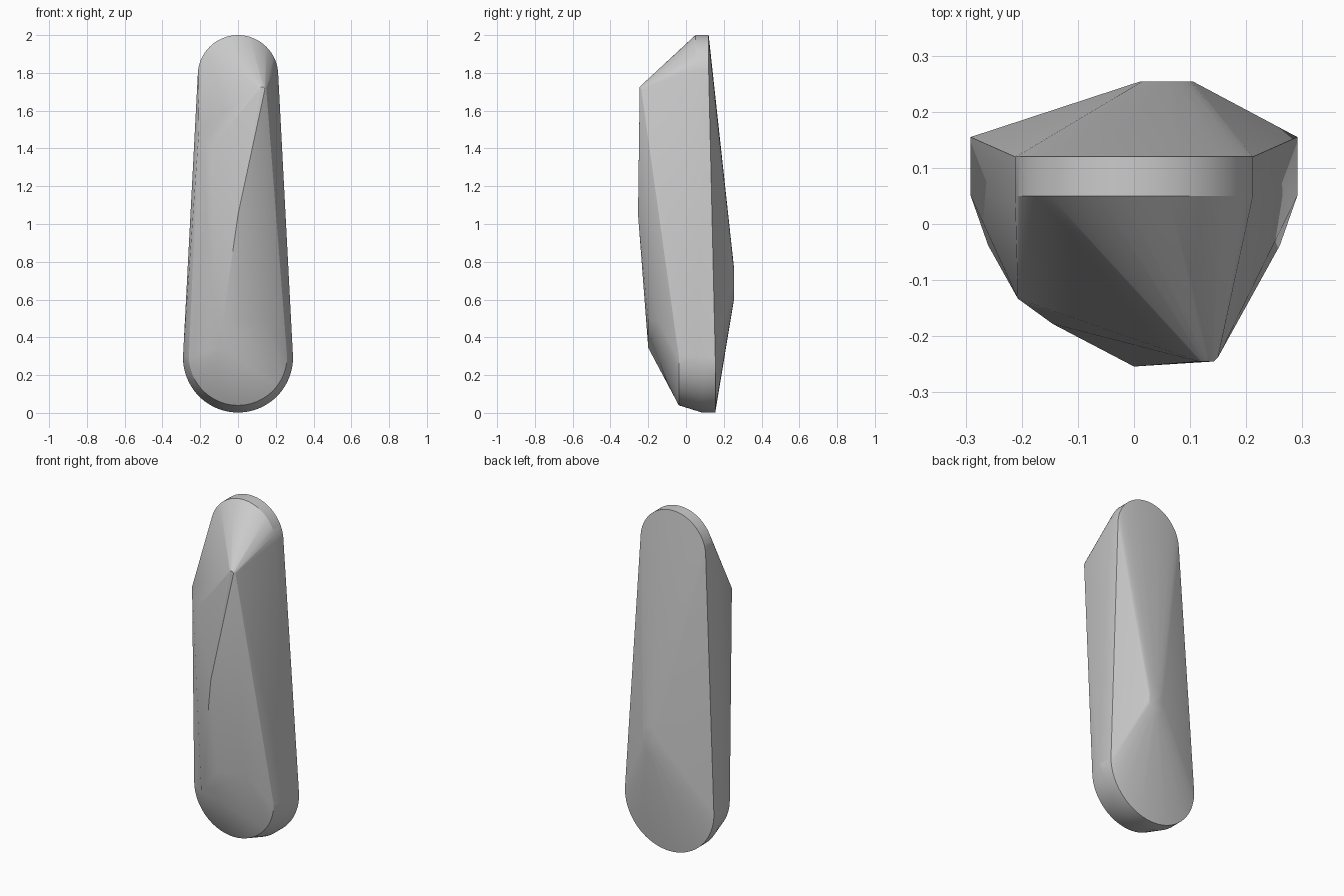
import bpy, bmesh
from math import sin, cos, pi

if "Cube" in bpy.data.objects:
    bpy.data.objects.remove(bpy.data.objects["Cube"])

def arc(cx, y, cz, r, a0, a1, n, squash=1.0):
    """Points of an arc lying in the x-z plane at depth y."""
    pts = []
    for i in range(n + 1):
        a = a0 + (a1 - a0) * i / n
        pts.append((cx + r * cos(a), y, cz + squash * r * sin(a)))
    return pts

pts = []
# narrow rounded top rim
for y in (0.05, 0.12):
    pts += arc(0, y, 1.787, 0.213, 0, pi, 32)
# wide rounded bottom rim with chamfered front edge
for y, r in ((0.155, 0.291), (0.085, 0.291), (-0.038, 0.26)):
    pts += arc(0, y, 0.293 if r > 0.27 else 0.30, r, pi, 2 * pi, 40)
pts += [(s * 0.291, 0.05, 0.30) for s in (-1, 1)]
# raised spot on the back
pts += arc(0.058, 0.254, 0.685, 0.047, 0, 2 * pi, 16, 1.8)
# blunt peak on the upper front
pts += arc(0.128, -0.245, 1.712, 0.014, 0, 2 * pi, 12)
pts += arc(0.128, -0.237, 1.712, 0.022, 0, 2 * pi, 12)
# facet corners down the front
pts += [(-0.207, -0.133, 1.5), (-0.145, -0.178, 1.4), (0, -0.254, 1.05),
        (-0.10, -0.20, 0.345), (0, -0.20, 0.49), (0.15, -0.15, 0.49)]

# faceted stone body wrapped around all the profiles
bm = bmesh.new()
for p in pts:
    bm.verts.new(p)
bmesh.ops.remove_doubles(bm, verts=bm.verts, dist=0.0005)
res = bmesh.ops.convex_hull(bm, input=bm.verts)
loose = [v for v in bm.verts if not v.link_faces]
bmesh.ops.delete(bm, geom=loose, context='VERTS')
bmesh.ops.recalc_face_normals(bm, faces=bm.faces)
mesh = bpy.data.meshes.new("stone_body")
bm.to_mesh(mesh)
bm.free()
body = bpy.data.objects.new("stone_body", mesh)
bpy.context.collection.objects.link(body)
bpy.context.view_layer.objects.active = body
body.select_set(True)
bpy.ops.object.shade_smooth_by_angle(angle=0.35)
